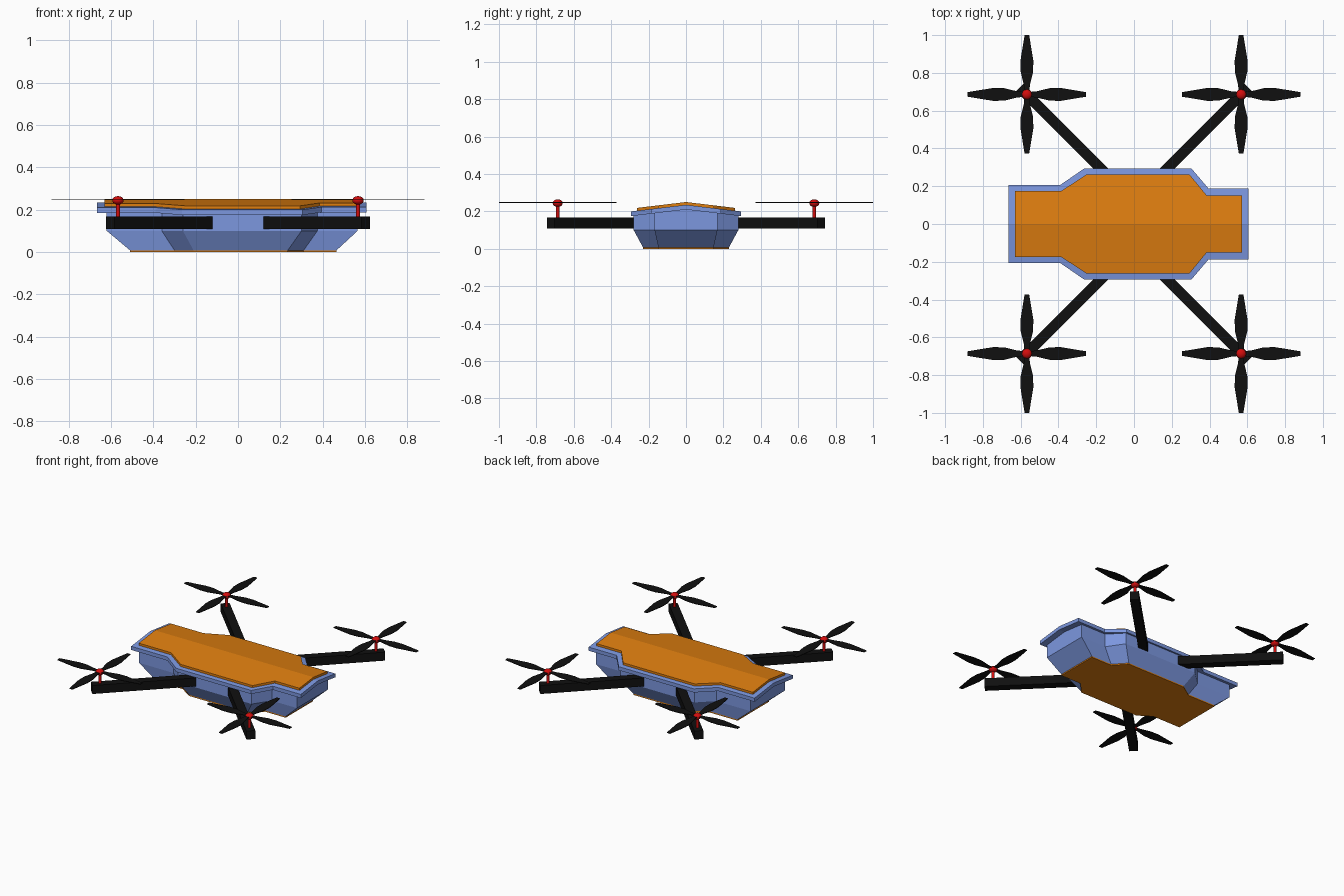
import bpy, bmesh, math
from mathutils import Matrix, Vector

if "Cube" in bpy.data.objects:
    bpy.data.objects.remove(bpy.data.objects["Cube"])


def material(name, rgb):
    m = bpy.data.materials.new(name)
    m.diffuse_color = (*rgb, 1)
    m.use_nodes = True
    m.node_tree.nodes["Principled BSDF"].inputs["Base Color"].default_value = m.diffuse_color
    return m


BLUE = material("body blue", (0.20, 0.31, 0.74))
ORANGE = material("panel orange", (0.74, 0.21, 0.005))
BLACK = material("matte black", (0.005, 0.005, 0.005))
RED = material("hub red", (0.65, 0.004, 0.004))


def finish(bm, name, mat, smooth=False):
    bmesh.ops.recalc_face_normals(bm, faces=bm.faces)
    me = bpy.data.meshes.new(name)
    bm.to_mesh(me)
    bm.free()
    me.materials.append(mat)
    ob = bpy.data.objects.new(name, me)
    bpy.context.collection.objects.link(ob)
    if smooth:
        me.shade_smooth()
    return ob


def outline(half):
    """Half outline (y > 0) closed along the centre line and mirrored."""
    pts = [(half[0][0], 0)] + half + [(half[-1][0], 0)]
    return pts + [(x, -y) for x, y in reversed(half)]


def loft(name, layers, mat):
    """Skin stacked outlines; each layer is (half outline, ridge z, slope)."""
    bm = bmesh.new()
    rings = []
    for half, z, slope in layers:
        rings.append([bm.verts.new((x, y, z - slope * abs(y))) for x, y in outline(half)])
    n = len(rings[0])
    for a, b in zip(rings, rings[1:]):
        for i in range(n):
            j = (i + 1) % n
            bm.faces.new((a[i], a[j], b[j], b[i]))
    # caps are split along the ridge so both halves stay flat
    for r in (rings[0], rings[-1]):
        bm.faces.new(r[:n // 2 + 1])
        bm.faces.new(r[n // 2:] + r[:1])
    return finish(bm, name, mat)


def plan(x0, y0, xa, xb, yw, xc, xd, y1, x1):
    """Narrow tail, wide middle, narrow nose."""
    return [(x0, y0), (xa, y0), (xb, yw), (xc, yw), (xd, y1), (x1, y1)]


# Hull, roof rim and orange panels
base = plan(-0.51, 0.17, -0.30, -0.21, 0.23, 0.235, 0.31, 0.148, 0.465)
waist = plan(-0.62, 0.185, -0.36, -0.26, 0.28, 0.30, 0.375, 0.168, 0.565)
rim = plan(-0.665, 0.207, -0.39, -0.265, 0.293, 0.305, 0.395, 0.187, 0.607)
top = plan(-0.63, 0.175, -0.385, -0.25, 0.263, 0.293, 0.385, 0.151, 0.572)
SLOPE = 0.12
loft("bottom_panel", [(base, 0, 0), (base, 0.008, 0)], ORANGE)
loft("hull", [(base, 0.008, 0), (waist, 0.10, 0), (waist, 0.212, SLOPE)], BLUE)
loft("roof_rim", [(rim, 0.21, SLOPE), (rim, 0.235, SLOPE)], BLUE)
loft("roof_panel", [(top, 0.234, SLOPE), (top, 0.25, SLOPE)], ORANGE)

HUB = Vector((0.567, 0.686, 0))
for sx, side in ((-1, "left"), (1, "right")):
    for sy, end in ((-1, "front"), (1, "back")):
        tag = f"{end}_{side}"
        hub = Vector((HUB.x * sx, HUB.y * sy, 0))
        # Diagonal square arm, reaching slightly past its hub
        out = Vector((sx, sy, 0)).normalized()
        start, stop = hub - out * 0.66, hub + out * 0.052
        bm = bmesh.new()
        bmesh.ops.create_cube(bm, size=1, matrix=(
            Matrix.Translation((start + stop) / 2 + Vector((0, 0, 0.138)))
            @ Matrix.Rotation(math.atan2(sy, sx), 4, 'Z')
            @ Matrix.Diagonal(((stop - start).length, 0.056, 0.058, 1))))
        finish(bm, f"arm_{tag}", BLACK)
        # Motor pin
        bm = bmesh.new()
        bmesh.ops.create_cone(bm, cap_ends=True, segments=12, radius1=0.009, radius2=0.009,
                              depth=0.09, matrix=Matrix.Translation(hub + Vector((0, 0, 0.20))))
        finish(bm, f"motor_pin_{tag}", RED)
        # Rounded hub cap
        bm = bmesh.new()
        bmesh.ops.create_uvsphere(bm, u_segments=16, v_segments=10, radius=0.027, matrix=(
            Matrix.Translation(hub + Vector((0, 0, 0.244))) @ Matrix.Diagonal((1, 1, 0.75, 1))))
        finish(bm, f"hub_cap_{tag}", RED, True)
        # Four flat tapered blades
        bm = bmesh.new()
        shape = [(0.0, 0.012), (0.05, 0.016), (0.12, 0.033), (0.18, 0.034), (0.314, 0.012)]
        for k in range(4):
            turn = Matrix.Translation(hub + Vector((0, 0, 0.245))) @ Matrix.Rotation(k * math.pi / 2, 4, 'Z')
            edge = shape + [(r, -w) for r, w in reversed(shape)]
            face = bm.faces.new([bm.verts.new(turn @ Vector((r, w, 0))) for r, w in edge])
            ext = bmesh.ops.extrude_face_region(bm, geom=[face])["geom"]
            bmesh.ops.translate(bm, vec=(0, 0, 0.004),
                                verts=[v for v in ext if isinstance(v, bmesh.types.BMVert)])
        finish(bm, f"propeller_{tag}", BLACK)
